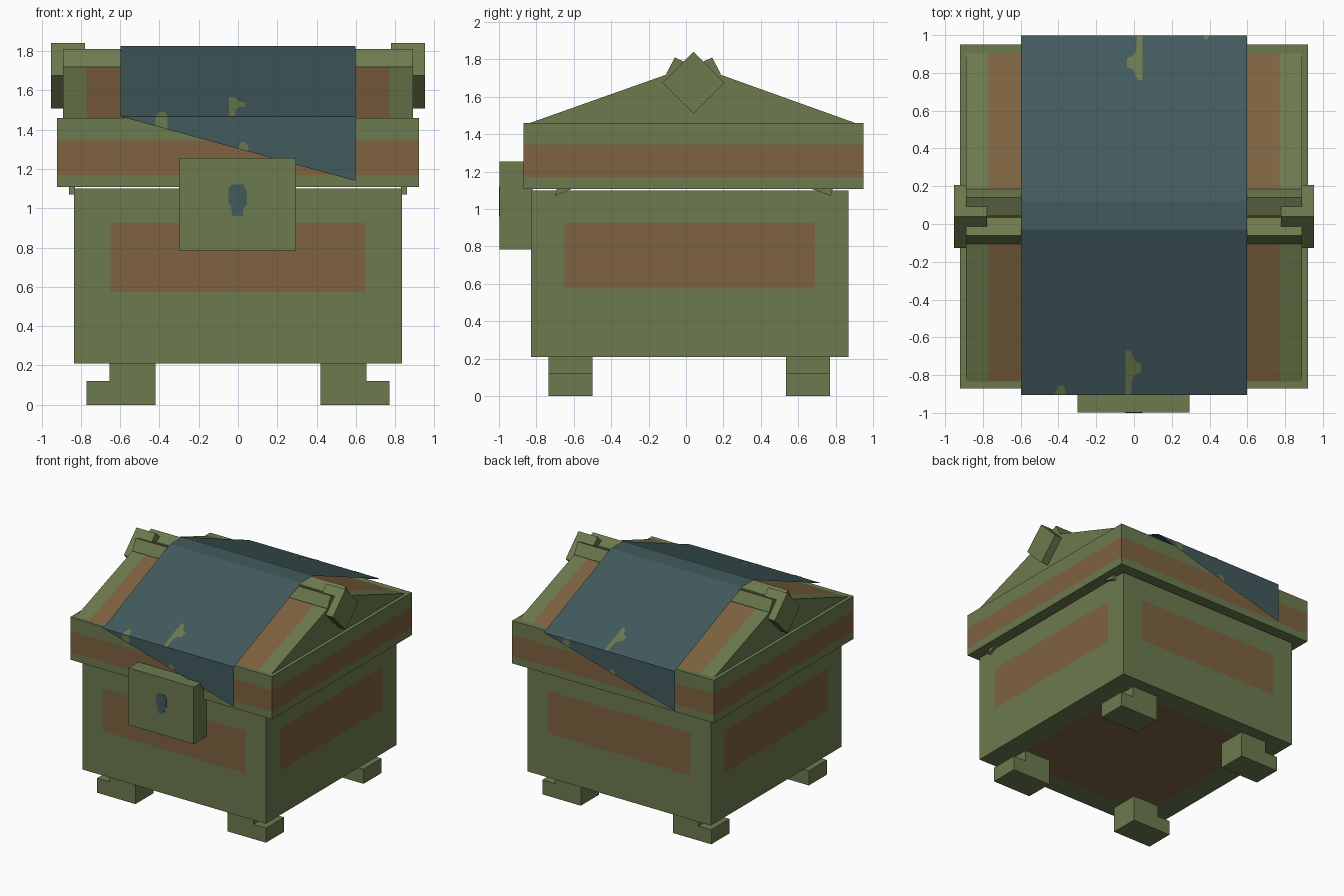
import bpy, bmesh
from mathutils import Vector

if "Cube" in bpy.data.objects:
    bpy.data.objects.remove(bpy.data.objects["Cube"], do_unlink=True)


def material(name, rgb):
    m = bpy.data.materials.new(name)
    m.use_nodes = True
    m.diffuse_color = (*rgb, 1)
    m.node_tree.nodes["Principled BSDF"].inputs["Base Color"].default_value = (*rgb, 1)
    return m


MATS = [material("olive wood", (0.15, 0.195, 0.076)),
        material("brown wood", (0.209, 0.122, 0.051)),
        material("teal cloth", (0.054, 0.102, 0.107))]
OLIVE, BROWN, TEAL = range(3)
MID = 0.04   # ridge position along y


def finish(name, bm, rule, cuts=(), solid=True):
    """Cut the mesh along axis planes, colour faces by rule, make the object."""
    for axis, value in cuts:
        normal = Vector((0, 0, 0))
        normal[axis] = 1
        bmesh.ops.bisect_plane(bm, geom=bm.verts[:] + bm.edges[:] + bm.faces[:],
                               plane_co=normal * value, plane_no=normal)
    if solid:
        bmesh.ops.recalc_face_normals(bm, faces=bm.faces)
    bm.normal_update()
    for f in bm.faces:
        f.material_index = rule(f.calc_center_median(), f.normal) if callable(rule) else rule
    me = bpy.data.meshes.new(name)
    bm.to_mesh(me)
    bm.free()
    for m in MATS:
        me.materials.append(m)
    ob = bpy.data.objects.new(name, me)
    bpy.context.collection.objects.link(ob)
    return ob


def prism(name, profile, axis, lo, hi, rule=OLIVE, cuts=()):
    """Extrude a 2D profile along an axis; profile uses the other two axes in order."""
    bm = bmesh.new()
    verts = []
    for a, b in profile:
        co = [a, b]
        co.insert(axis, lo)
        verts.append(bm.verts.new(co))
    face = bm.faces.new(verts)
    new = bmesh.ops.extrude_face_region(bm, geom=[face])["geom"]
    shift = Vector((0, 0, 0))
    shift[axis] = hi - lo
    bmesh.ops.translate(bm, vec=shift, verts=[v for v in new if isinstance(v, bmesh.types.BMVert)])
    return finish(name, bm, rule, cuts)


def box(name, x, y, z, rule=OLIVE, cuts=()):
    outline = [(x[0], y[0]), (x[1], y[0]), (x[1], y[1]), (x[0], y[1])]
    return prism(name, outline, 2, z[0], z[1], rule, cuts)


def sheet(name, faces, rule):
    bm = bmesh.new()
    for pts in faces:
        bm.faces.new([bm.verts.new(p) for p in pts])
    bmesh.ops.remove_doubles(bm, verts=bm.verts, dist=0.0001)
    return finish(name, bm, rule, solid=False)


# Chest body with a brown panel on each side and underneath
def body_colour(c, n):
    inx, iny = abs(c.x) < 0.65, abs(c.y - 0.02) < 0.67
    if n.z < -0.5:
        corner = abs(c.x) > 0.42 and abs(c.y - 0.02) > 0.5
        return BROWN if inx and iny and not corner else OLIVE
    inside = iny if abs(n.x) > 0.5 else inx
    return BROWN if abs(n.z) < 0.5 and inside and 0.575 < c.z < 0.925 else OLIVE


box("chest_body", (-0.835, 0.835), (-0.83, 0.87), (0.21, 1.10), body_colour,
    [(0, -0.65), (0, -0.42), (0, 0.42), (0, 0.65), (1, -0.65), (1, -0.48), (1, 0.52), (1, 0.69),
     (2, 0.575), (2, 0.925)])

# Lid rim with a brown band all round
box("lid_rim", (-0.92, 0.92), (-0.87, 0.95), (1.108, 1.46),
    lambda c, n: BROWN if abs(n.z) < 0.5 and 1.17 < c.z < 1.345 else OLIVE,
    [(2, 1.17), (2, 1.345)])

# Gabled lid roof, brown inside olive end boards
prism("lid_roof", [(-0.835, 1.46), (0.905, 1.46), (MID, 1.77)], 0, -0.89, 0.89,
      lambda c, n: BROWN if n.z > 0.5 and abs(c.x) < 0.77 else OLIVE,
      [(0, -0.77), (0, 0.77)])

# Ridge beam with a shallow valley
prism("ridge_beam", [(-0.105, 1.68), (-0.105, 1.725), (-0.06, 1.81), (MID, 1.765),
                     (0.14, 1.81), (0.185, 1.725), (0.185, 1.68)], 0, -0.89, 0.89)

# Feet, diamond end blocks and brace tips, on both sides
for side, label in ((1, "left"), (-1, "right")):
    for y0, end in ((-0.735, "front"), (0.535, "back")):
        foot = [(0.42, 0), (0.77, 0), (0.77, 0.12), (0.655, 0.12), (0.655, 0.21), (0.42, 0.21)]
        prism(f"{end}_{label}_foot", [(side * x, z) for x, z in foot], 1, y0, y0 + 0.235)
    r = 0.166
    prism(f"{label}_ridge_block",
          [(MID - r, 1.675), (MID, 1.675 - r), (MID + r, 1.675), (MID, 1.675 + r)],
          0, side * 0.778, side * 0.953)
    for tip, end in ((-0.70, "front"), (0.775, "back")):
        other = -0.60 if tip < 0 else 0.66
        prism(f"{end}_{label}_brace_tip", [(tip, 1.07), (other, 1.112), (tip + 0.01, 1.112)],
              0, side * 0.83, side * 0.86)

# Lock plate with a keyhole
box("lock", (-0.3, 0.295), (-0.998, -0.82), (0.785, 1.255))
keyhole = [(-0.03, 0.96), (0.025, 0.96), (0.028, 1.0), (0.045, 1.02), (0.045, 1.09),
           (0.03, 1.12), (-0.03, 1.12), (-0.048, 1.10), (-0.048, 1.03), (-0.035, 1.01)]
prism("keyhole", keyhole, 1, -1.0, -0.996, TEAL)

# Cloth draped over the lid, with a slanting hem at each end
W, FRONT, BACK, EAVE, TOP = 0.597, -0.905, 0.998, 1.467, 1.826
F_RIDGE, B_RIDGE = -0.03, 0.123
rows = [(FRONT, EAVE), (F_RIDGE, TOP), (B_RIDGE, TOP), (BACK, EAVE)]
cloth = [[(-W, a, za), (W, a, za), (W, b, zb), (-W, b, zb)]
         for (a, za), (b, zb) in zip(rows, rows[1:])]
cloth.append([(-W, FRONT, EAVE), (W, FRONT, 1.14), (W, FRONT, EAVE)])
cloth.append([(W, BACK, EAVE), (-W, BACK, 1.14), (-W, BACK, EAVE)])
sheet("draped_cloth", cloth, TEAL)

# Worn patches on the cloth: (x, distance up the slope from the eave)
slope = (TOP - EAVE) / (F_RIDGE - FRONT)
patch = [(-0.045, 0), (-0.015, 0), (-0.012, 0.08), (0.01, 0.11), (0.038, 0.12), (0.038, 0.165),
         (0.005, 0.18), (-0.02, 0.235), (-0.045, 0.235)]
speck = [(-0.42, 0), (-0.36, 0), (-0.37, 0.05), (-0.40, 0.05)]
lift = 0.003
for name, shape in (("wear_patch", patch), ("wear_speck", speck)):
    sheet("front_" + name, [[(x, FRONT + d, EAVE + d * slope + lift) for x, d in shape]], OLIVE)
    if shape is speck:
        shape = [(-0.37, 0), (-0.395, 0), (-0.39, 0.02), (-0.375, 0.02)]
    sheet("back_" + name, [[(-x, BACK - d, EAVE + d * slope + lift) for x, d in shape]], OLIVE)
hem = [[(-0.42, EAVE), (-0.42, 1.419), (-0.36, 1.403), (-0.36, EAVE)],
       [(0.0, 1.304), (0.055, 1.289), (0.05, 1.32), (0.03, 1.34), (0.01, 1.33)]]
sheet("front_hem_wear", [[(x, FRONT - lift, z) for x, z in p] for p in hem], OLIVE)
sheet("back_hem_wear", [[(-x, BACK + lift, z) for x, z in p] for p in hem], OLIVE)
